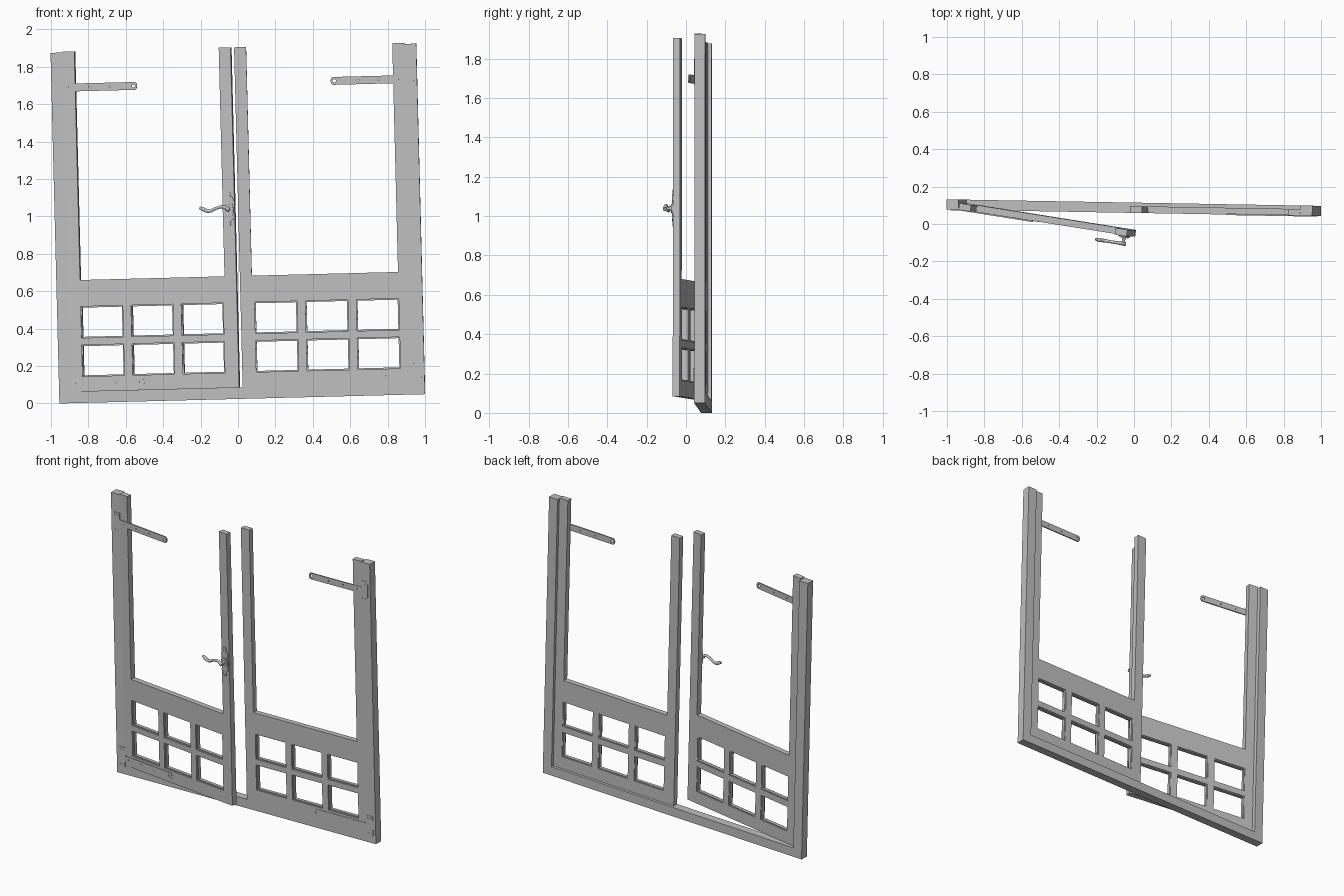
import bpy
from math import radians, sin, cos, pi
from mathutils import Matrix, Vector

cube = bpy.data.objects.get("Cube")
if cube:
    bpy.data.objects.remove(cube)

grey = bpy.data.materials.new("plain grey")
grey.use_nodes = True
COLOUR = (0.52, 0.52, 0.52, 1)
grey.diffuse_color = COLOUR
grey.node_tree.nodes["Principled BSDF"].inputs["Base Color"].default_value = COLOUR

# Overall size
WIDTH, POST_TOP, POST, DEPTH = 1.956, 1.875, 0.064, 0.055
SILL = 0.06
LEAF_W, LEAF_TOP, LEAF_T, STILE, PANEL_TOP = 0.91, 1.88, 0.036, 0.064, 0.657

# The frame sags sideways and is turned slightly; x = width, y = depth, z = height
FRAME = (Matrix.Translation((-0.955, 0.076, 0))
         @ Matrix.Rotation(radians(-1), 4, 'Z') @ Matrix.Rotation(radians(-1.45), 4, 'Y'))
MIRROR = Matrix.Translation((WIDTH, 0, 0)) @ Matrix.Scale(-1, 4, (1, 0, 0))
HINGE = Matrix.Translation((POST, 0, 0))
RIGHT_SIDE = FRAME
LEFT_SIDE = FRAME @ MIRROR
OPEN_LEAF = FRAME @ HINGE @ Matrix.Rotation(radians(-8), 4, 'Z')
SHUT_LEAF = FRAME @ MIRROR @ HINGE
UPRIGHT = Matrix.Rotation(radians(90), 4, 'X')


def finish(name, curve, matrix, smooth=False):
    """Turn a curve into a mesh object placed by a matrix."""
    temp = bpy.data.objects.new(name + "_curve", curve)
    bpy.context.collection.objects.link(temp)
    graph = bpy.context.evaluated_depsgraph_get()
    mesh = bpy.data.meshes.new_from_object(temp.evaluated_get(graph))
    bpy.data.objects.remove(temp)
    mesh.transform(matrix)
    if matrix.determinant() < 0:
        mesh.flip_normals()
    mesh.materials.clear()
    mesh.materials.append(grey)
    mesh.name = name
    for p in mesh.polygons:
        p.use_smooth = smooth
    obj = bpy.data.objects.new(name, mesh)
    bpy.context.collection.objects.link(obj)
    return obj


def board(name, outlines, front, back, matrix):
    """Flat board cut from outlines in the x-z plane; inner outlines become holes."""
    curve = bpy.data.curves.new(name, 'CURVE')
    curve.dimensions = '2D'
    curve.fill_mode = 'BOTH'
    curve.extrude = (back - front) / 2
    for pts in outlines:
        s = curve.splines.new('POLY')
        s.points.add(len(pts) - 1)
        for p, (x, z) in zip(s.points, pts):
            p.co = (x, z, 0, 1)
        s.use_cyclic_u = True
    place = Matrix.Translation((0, (front + back) / 2, 0)) @ UPRIGHT
    return finish(name, curve, matrix @ place)


def rect(x0, z0, x1, z1):
    return [(x0, z0), (x1, z0), (x1, z1), (x0, z1)]


def circle(x, z, r, n=12):
    return [(x + r * cos(2 * pi * i / n), z + r * sin(2 * pi * i / n)) for i in range(n)]


def rod(name, pts, radii, matrix):
    """Smooth tapered rod through points."""
    curve = bpy.data.curves.new(name, 'CURVE')
    curve.dimensions = '3D'
    curve.bevel_depth = 1
    curve.bevel_resolution = 3
    curve.use_fill_caps = True
    s = curve.splines.new('BEZIER')
    s.bezier_points.add(len(pts) - 1)
    for p, co, r in zip(s.bezier_points, pts, radii):
        p.co = Vector(co)
        p.radius = r
        p.handle_left_type = p.handle_right_type = 'AUTO'
    s.resolution_u = 6
    return finish(name, curve, matrix, True)


# Outer frame: two posts joined by a sill
board("frame", [[(0, 0), (WIDTH, 0), (WIDTH, POST_TOP), (WIDTH - POST, POST_TOP),
                 (WIDTH - POST, SILL), (POST, SILL), (POST, POST_TOP), (0, POST_TOP)]],
      0, DEPTH, FRAME)

# Door leaves: two stiles above a panel with six openings
openings = [rect(x, z, x + 0.227, z + 0.168)
            for x in (0.064, 0.336, 0.608) for z in (0.141, 0.347)]
inner = LEAF_W - STILE
leaf_outline = [(0, SILL), (LEAF_W, SILL), (LEAF_W, LEAF_TOP), (inner, LEAF_TOP),
                (inner, PANEL_TOP), (STILE, PANEL_TOP), (STILE, LEAF_TOP), (0, LEAF_TOP)]

STRAP_LEN, STRAP_H = 0.385, 0.021
for side, leaf, post in (("right", OPEN_LEAF, RIGHT_SIDE), ("left", SHUT_LEAF, LEFT_SIDE)):
    board(side + "_leaf", [leaf_outline] + openings, 0, LEAF_T, leaf)

    # Recessed bead lining each opening
    for i, o in enumerate(openings):
        (x0, z0), (x1, z1) = o[0], o[2]
        b = 0.006
        board(f"{side}_bead_{i + 1}", [o, rect(x0 + b, z0 + b, x1 - b, z1 - b)],
              0.01, LEAF_T - 0.004, leaf)

    # Strap hinges with screw holes
    for level, z in (("upper", 1.687), ("lower", 0.105)):
        tip = [(STRAP_LEN + 0.014 * sin(a * pi / 6), z - STRAP_H * cos(a * pi / 6))
               for a in range(7)]
        strap = [(0.0, z - STRAP_H)] + tip + [(0.0, z + STRAP_H)]
        holes = [circle(x, z, 0.004, 8) for x in (0.03, 0.14, 0.25)]
        holes.append(circle(STRAP_LEN - 0.006, z, 0.009))
        board(f"{side}_{level}_strap", [strap] + holes, -0.003, 0.005, leaf)
        mid = max(z, 0.115)
        screws = [circle(x, mid + d, 0.004, 8) for x in (0.03, 0.053) for d in (-0.05, 0.05)]
        board(f"{side}_{level}_hinge_plate",
              [rect(0.018, mid - 0.065, POST, mid + 0.065)] + screws, -0.003, 0.001, post)

# Handle: ornate back plate, round rose, spindle and curved lever
hx, hz = LEAF_W - 0.034, 1.015
half = [(0.006, -0.092), (0.013, -0.078), (0.008, -0.068), (0.028, -0.055), (0.022, -0.038),
        (0.03, -0.015), (0.03, 0.012), (0.02, 0.03), (0.03, 0.05), (0.022, 0.066),
        (0.01, 0.072), (0.015, 0.086), (0.006, 0.097)]
plate = [(hx + x, hz + z) for x, z in half] + [(hx - x, hz + z) for x, z in reversed(half)]
board("handle_plate", [plate], -0.006, 0, OPEN_LEAF)
board("handle_rose", [circle(hx, hz, 0.025, 24)], -0.012, -0.005, OPEN_LEAF)
rod("handle_spindle", [(hx, -0.01, hz), (hx, -0.025, hz), (hx, -0.044, hz)],
    [0.011, 0.008, 0.011], OPEN_LEAF)
rod("handle_lever",
    [(hx + 0.012, -0.044, hz - 0.004), (hx - 0.02, -0.044, hz + 0.014),
     (hx - 0.06, -0.044, hz + 0.006), (hx - 0.1, -0.044, hz - 0.008),
     (hx - 0.13, -0.044, hz + 0.004), (hx - 0.148, -0.044, hz + 0.012)],
    [0.011, 0.009, 0.008, 0.009, 0.011, 0.007], OPEN_LEAF)
